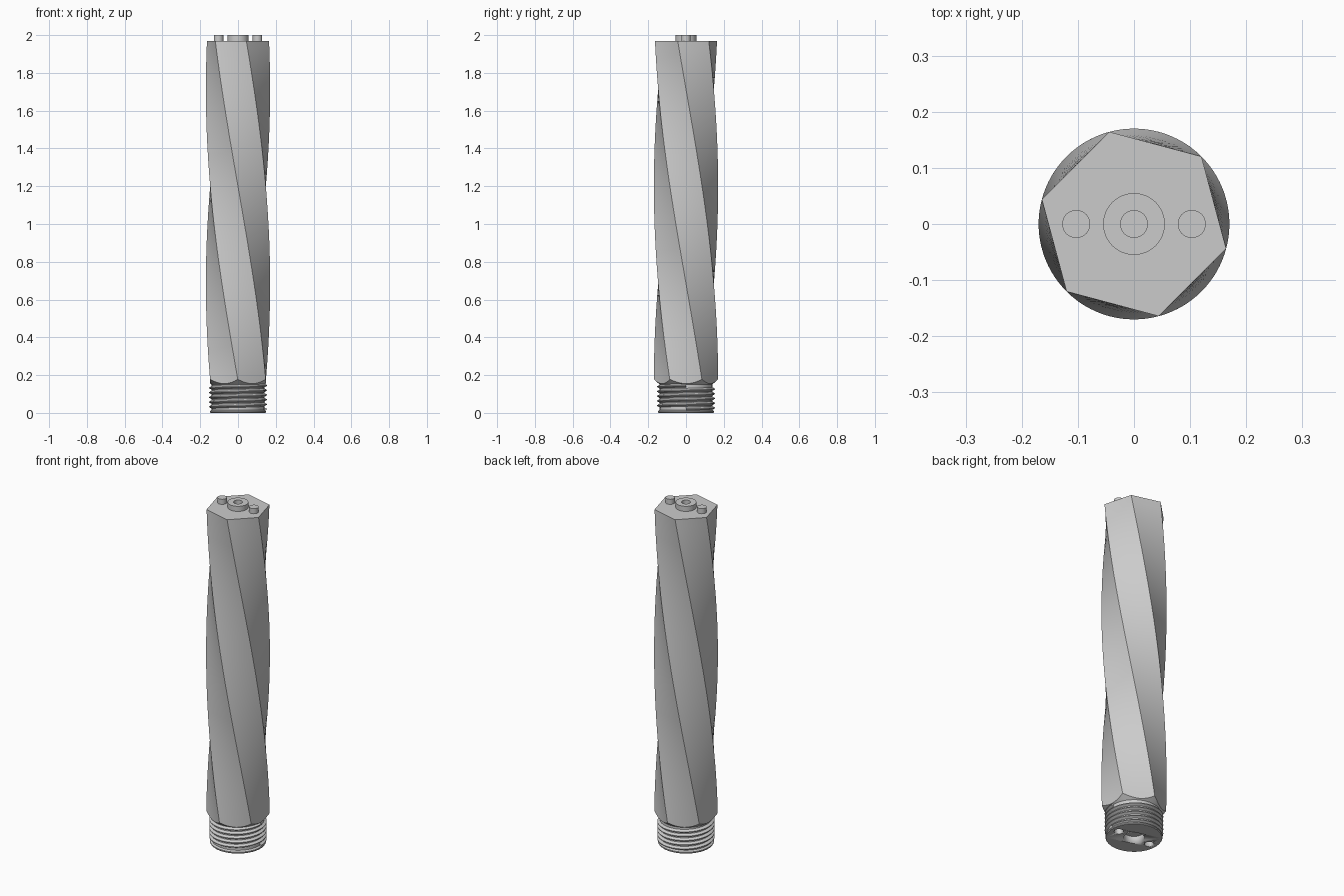
import bpy, bmesh
from math import cos, sin, pi, radians, floor

cube = bpy.data.objects.get("Cube")
if cube:
    bpy.data.objects.remove(cube, do_unlink=True)

# One grey metal for everything
metal = bpy.data.materials.new("grey metal")
metal.use_nodes = True
GREY = (0.6, 0.6, 0.6, 1)
metal.diffuse_color = GREY
metal.node_tree.nodes["Principled BSDF"].inputs["Base Color"].default_value = GREY


def finish(name, bm):
    """Turn a bmesh into a named, shaded object."""
    bmesh.ops.remove_doubles(bm, verts=bm.verts, dist=1e-5)
    bmesh.ops.recalc_face_normals(bm, faces=bm.faces)
    mesh = bpy.data.meshes.new(name)
    bm.to_mesh(mesh)
    bm.free()
    mesh.materials.append(metal)
    obj = bpy.data.objects.new(name, mesh)
    bpy.context.collection.objects.link(obj)
    bpy.ops.object.select_all(action="DESELECT")
    obj.select_set(True)
    bpy.context.view_layer.objects.active = obj
    bpy.ops.object.shade_smooth_by_angle(angle=radians(30))
    return obj


def bridge(bm, a, b, closed=True):
    """Join two equal rows of vertices with quads."""
    n = len(a)
    for i in range(n if closed else n - 1):
        j = (i + 1) % n
        bm.faces.new((a[i], a[j], b[j], b[i]))


def lathe(name, profile, x=0, sides=48, tube=False):
    """Revolve (radius, z) points; cap the ends, or close the loop for a tube."""
    bm = bmesh.new()
    rings = [[bm.verts.new((x + r * cos(2 * pi * i / sides),
                            r * sin(2 * pi * i / sides), z))
              for i in range(sides)] for r, z in profile]
    for a, b in zip(rings, rings[1:]):
        bridge(bm, a, b)
    if tube:
        bridge(bm, rings[-1], rings[0])
    else:
        bm.faces.new(rings[0])
        bm.faces.new(rings[-1])
    return finish(name, bm)


# Twisted hexagonal body with a conical chamfer around its lower end
RADIUS, BASE, TOP = 0.17, 0.17, 1.97
APOTHEM = RADIUS * cos(pi / 6)
TWIST = radians(105)
PER_SIDE, STEPS = 8, 40


def hexagon_point(k, z):
    side, t = floor(k / PER_SIDE), (k % PER_SIDE) / PER_SIDE
    spin = pi / 6 - TWIST * (z - BASE) / (TOP - BASE)
    a, b = spin + side * pi / 3, spin + (side + 1) * pi / 3
    return (RADIUS * (cos(a) * (1 - t) + cos(b) * t),
            RADIUS * (sin(a) * (1 - t) + sin(b) * t), z)


bm = bmesh.new()
COUNT = 6 * PER_SIDE
collar = [bm.verts.new((0.138 * cos(pi / 6 + 2 * pi * k / COUNT),
                        0.138 * sin(pi / 6 + 2 * pi * k / COUNT), 0.149))
          for k in range(COUNT)]
rings = [collar]
lower = []
for k in range(COUNT):
    x, y, z = hexagon_point(k, BASE)
    rise = ((x * x + y * y) ** 0.5 - APOTHEM)
    lower.append(bm.verts.new(hexagon_point(k, 0.155 + rise)))
rings.append(lower)
for s in range(STEPS + 1):
    z = 0.2 + (TOP - 0.2) * s / STEPS
    rings.append([bm.verts.new(hexagon_point(k, z)) for k in range(COUNT)])
for a, b in zip(rings, rings[1:]):
    bridge(bm, a, b)
bm.faces.new(rings[0])
bm.faces.new(rings[-1])
finish("twisted_body", bm)

# Threaded plug: core with an end lip and three sockets underneath
core = lathe("threaded_core", [(0.146, 0), (0.149, 0.004), (0.149, 0.01),
                               (0.139, 0.016), (0.139, 0.16)], sides=64)
PIN_X, PIN_R, BOSS_R = 0.103, 0.025, 0.055
for x, r in ((0, BOSS_R), (PIN_X, PIN_R), (-PIN_X, PIN_R)):
    cutter = lathe("socket_cutter", [(r, -0.05), (r, 0.04)], x=x, sides=32)
    cutter.hide_render = True
    cut = core.modifiers.new("socket", "BOOLEAN")
    cut.operation, cut.solver, cut.object = "DIFFERENCE", "EXACT", cutter
    bpy.context.view_layer.objects.active = core
    bpy.ops.object.modifier_apply(modifier=cut.name)
    bpy.data.objects.remove(cutter, do_unlink=True)

# Helical thread ridge around the core
PITCH, TURNS, SEGS = 0.025, 5, 48
bm = bmesh.new()
rows = []
for i in range(TURNS * SEGS + 1):
    angle, z = 2 * pi * i / SEGS, 0.02 + PITCH * i / SEGS
    rows.append([bm.verts.new((r * cos(angle), r * sin(angle), z + dz))
                 for r, dz in ((0.136, -0.012), (0.153, -0.002),
                               (0.153, 0.002), (0.136, 0.012))])
for a, b in zip(rows, rows[1:]):
    bridge(bm, a, b)
bm.faces.new(rows[0])
bm.faces.new(rows[-1])
finish("thread_ridge", bm)

# Hollow boss and two pins on the top face
lathe("centre_boss", [(0.024, 1.96), (0.024, 2), (BOSS_R, 2), (BOSS_R, 1.96)], tube=True)
for side, x in (("left", PIN_X), ("right", -PIN_X)):
    lathe(side + "_pin", [(PIN_R, 1.96), (PIN_R, 2)], x=x, sides=32)
